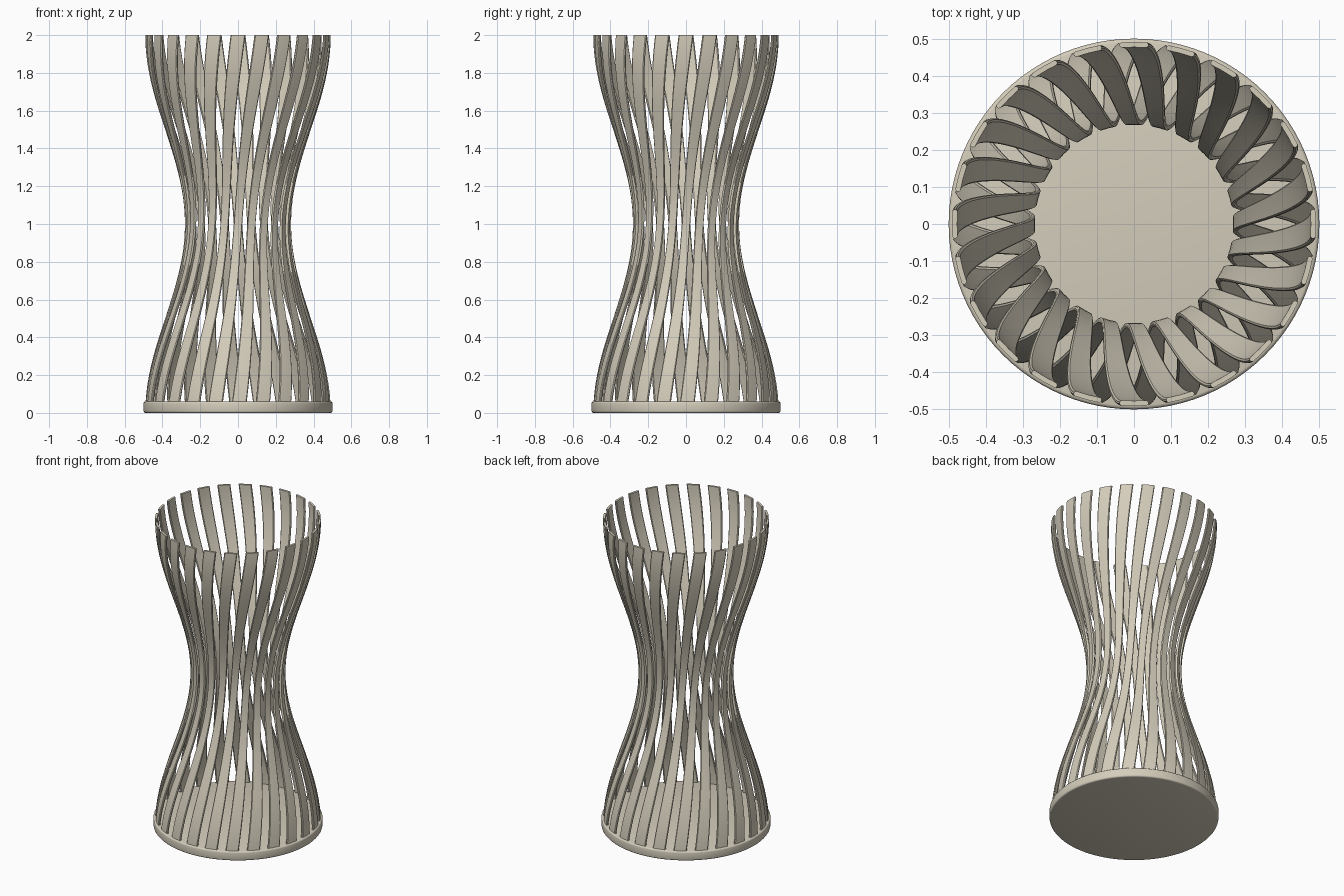
import bpy
import bmesh
from math import cos, sin, pi, radians

cube = bpy.data.objects.get("Cube")
if cube:
    bpy.data.objects.remove(cube)

SLATS = 24
STEPS = 48
HEIGHT = 2.0
TWIST = radians(30)
HALF_WIDTH = radians(4.6)
HALF_THICK = 0.007

beige = bpy.data.materials.new("warm_beige")
beige.use_nodes = True
colour = (0.66, 0.61, 0.50, 1)
beige.diffuse_color = colour
beige.node_tree.nodes["Principled BSDF"].inputs["Base Color"].default_value = colour


def finish(name, bm):
    bmesh.ops.recalc_face_normals(bm, faces=bm.faces)
    mesh = bpy.data.meshes.new(name)
    bm.to_mesh(mesh)
    bm.free()
    mesh.materials.append(beige)
    obj = bpy.data.objects.new(name, mesh)
    bpy.context.collection.objects.link(obj)
    bpy.ops.object.select_all(action="DESELECT")
    obj.select_set(True)
    bpy.context.view_layer.objects.active = obj
    bpy.ops.object.shade_smooth_by_angle(angle=radians(35))
    return obj


def waist_radius(z):
    return 0.379 + 0.105 * cos(pi * z)


# Slat cross-section with softened edges: (angular offset, radial offset)
section = [(-1, -0.4), (-0.88, -1), (0, -1), (0.88, -1),
           (1, -0.4), (1, 0.4), (0.88, 1), (0, 1), (-0.88, 1), (-1, 0.4)]


def make_slat(index):
    bm = bmesh.new()
    start = 2 * pi * index / SLATS
    rings = []
    for step in range(STEPS + 1):
        z = 0.04 + (HEIGHT - 0.04) * step / STEPS
        turn = start + TWIST * z / HEIGHT
        ring = []
        for across, depth in section:
            r = waist_radius(z) + depth * HALF_THICK
            a = turn + across * HALF_WIDTH
            ring.append(bm.verts.new((r * cos(a), r * sin(a), z)))
        rings.append(ring)
    count = len(section)
    for low, high in zip(rings, rings[1:]):
        for i in range(count):
            j = (i + 1) % count
            bm.faces.new((low[i], low[j], high[j], high[i]))
    bm.faces.new(rings[0])
    bm.faces.new(rings[-1])
    finish(f"slat_{index + 1}", bm)


# Twisted slats around the waist
for n in range(SLATS):
    make_slat(n)

# Solid round base with softened rims
bm = bmesh.new()
bmesh.ops.create_cone(bm, cap_ends=True, segments=96, radius1=0.5,
                      radius2=0.5, depth=0.06)
bmesh.ops.translate(bm, verts=bm.verts, vec=(0, 0, 0.03))
rims = [e for e in bm.edges if abs(e.verts[0].co.z - e.verts[1].co.z) < 0.001]
bmesh.ops.bevel(bm, geom=rims, offset=0.01, segments=3, profile=0.5, affect="EDGES")
finish("base", bm)
